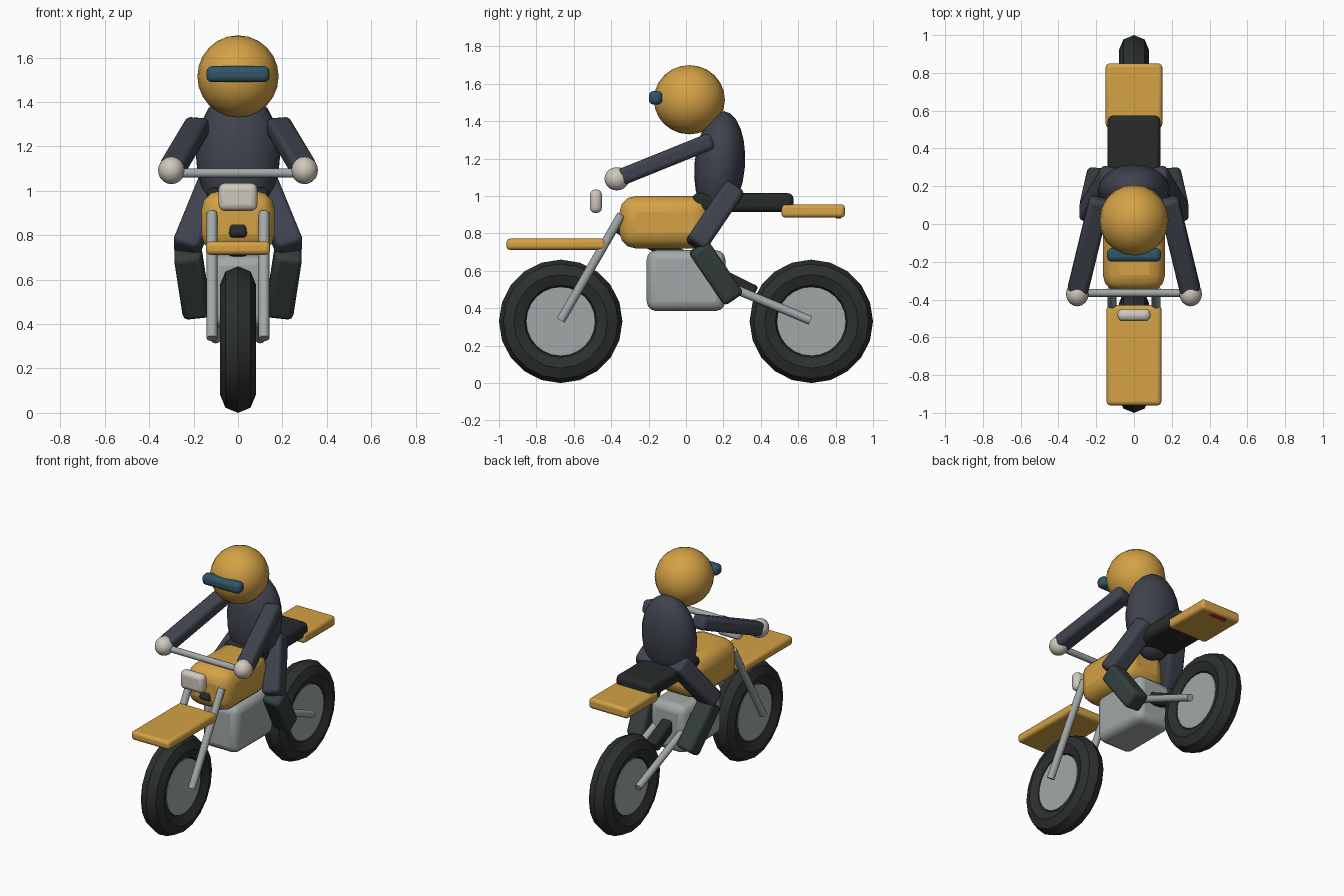
import bpy, math
from mathutils import Vector, Matrix

if "Cube" in bpy.data.objects:
    bpy.data.objects.remove(bpy.data.objects["Cube"])

def mat(name, rgb):
    m = bpy.data.materials.new(name)
    m.diffuse_color = (*rgb, 1)
    m.use_nodes = True
    m.node_tree.nodes["Principled BSDF"].inputs["Base Color"].default_value = m.diffuse_color
    return m

YELLOW = mat("yellow", (0.66, 0.36, 0.06))
RUBBER = mat("rubber", (0.025, 0.03, 0.027))
DARK = mat("dark", (0.02, 0.024, 0.022))
NAVY = mat("navy", (0.05, 0.055, 0.075))
BOOT = mat("boot", (0.035, 0.05, 0.045))
CREAM = mat("cream", (0.62, 0.58, 0.5))
GLASS = mat("visor_blue", (0.03, 0.09, 0.14))
RED = mat("red", (0.5, 0.02, 0.02))
METAL = mat("metal", (0.36, 0.39, 0.39))

def finish(name, material, angle=35):
    o = bpy.context.object
    o.name = name
    o.data.materials.append(material)
    bpy.ops.object.transform_apply(location=False, rotation=False, scale=True)
    bpy.ops.object.shade_smooth_by_angle(angle=math.radians(angle))
    return o

def bevel(o, width, segments):
    b = o.modifiers.new("bevel", 'BEVEL')
    b.width, b.segments = width, segments

def box(name, loc, size, material, r=0.02, seg=3):
    bpy.ops.mesh.primitive_cube_add(size=1, location=loc)
    bpy.context.object.scale = size
    o = finish(name, material)
    bevel(o, r, seg)
    return o

def align(o, a, b):
    # long axis from a to b, local x kept close to world x
    z = (b - a).normalized()
    y = z.cross(Vector((1, 0, 0))).normalized()
    x = y.cross(z)
    o.matrix_world = Matrix.Translation((a + b) / 2) @ Matrix((x, y, z)).transposed().to_4x4()

def limb(name, a, b, w, d, material, r=0.025, seg=3):
    a, b = Vector(a), Vector(b)
    o = box(name, (0, 0, 0), (w, d, (b - a).length), material, r, seg)
    align(o, a, b)

def rod(name, a, b, r, material):
    a, b = Vector(a), Vector(b)
    bpy.ops.mesh.primitive_cylinder_add(vertices=12, radius=r, depth=(b - a).length)
    o = finish(name, material)
    if abs((b - a).normalized().x) > 0.9:
        o.location, o.rotation_euler = (a + b) / 2, (0, math.pi / 2, 0)
    else:
        align(o, a, b)

def ball(name, loc, size, material, rot=0, seg=20, rings=12):
    bpy.ops.mesh.primitive_uv_sphere_add(segments=seg, ring_count=rings, radius=1,
                                         location=loc, rotation=(rot, 0, 0))
    bpy.context.object.scale = size
    finish(name, material, 60)

# wheels
for side, y in (("front", -0.67), ("rear", 0.67)):
    bpy.ops.mesh.primitive_torus_add(major_segments=20, minor_segments=8, major_radius=0.25,
                                     minor_radius=0.08, location=(0, y, 0.33),
                                     rotation=(0, math.pi / 2, 0))
    finish(side + "_tyre", RUBBER)
    bpy.ops.mesh.primitive_cylinder_add(vertices=24, radius=0.185, depth=0.11,
                                        location=(0, y, 0.33), rotation=(0, math.pi / 2, 0))
    finish(side + "_hub", METAL)

# body
box("fuel_tank", (0, -0.115, 0.86), (0.33, 0.48, 0.28), YELLOW, 0.085, 3)
box("seat", (0, 0.305, 0.965), (0.28, 0.54, 0.1), DARK, 0.03)
box("front_fender", (0, -0.695, 0.742), (0.29, 0.53, 0.06), YELLOW, 0.02)
box("rear_fender", (0, 0.68, 0.92), (0.3, 0.34, 0.07), YELLOW, 0.02)
box("tail_light", (0, 0.815, 0.892), (0.12, 0.03, 0.025), RED, 0.005, 2)
box("engine", (0, 0, 0.548), (0.27, 0.42, 0.325), METAL, 0.05)
box("headlight", (0, -0.482, 0.972), (0.175, 0.065, 0.125), CREAM, 0.028)
limb("frame_beam", (0, -0.36, 0.838), (0, 0.37, 0.48), 0.08, 0.08, DARK, 0.015, 2)
rod("handlebar", (-0.31, -0.365, 1.08), (0.31, -0.365, 1.08), 0.021, METAL)

# rider core
ball("torso", (0, 0.18, 1.165), (0.19, 0.135, 0.29), NAVY, -0.08)
ball("helmet", (0, 0.018, 1.515), (0.183, 0.19, 0.185), YELLOW)
box("visor", (0, -0.163, 1.525), (0.285, 0.072, 0.072), GLASS, 0.025)

# mirrored parts
for side, s in (("left", -1), ("right", 1)):
    rod(side + "_fork", (s * 0.117, -0.67, 0.335), (s * 0.117, -0.345, 0.9), 0.024, METAL)
    rod(side + "_swing_arm", (s * 0.1, 0.1, 0.57), (s * 0.1, 0.665, 0.335), 0.024, METAL)
    limb(side + "_arm", (s * 0.18, 0.135, 1.295), (s * 0.3, -0.36, 1.095), 0.11, 0.09, NAVY)
    ball(side + "_glove", (s * 0.3, -0.37, 1.092), (0.06, 0.066, 0.062), CREAM, 0, 16, 10)
    limb(side + "_thigh", (s * 0.11, 0.26, 1.045), (s * 0.237, 0.05, 0.735), 0.125, 0.12, NAVY)
    limb(side + "_boot", (s * 0.228, 0.065, 0.73), (s * 0.185, 0.255, 0.45), 0.125, 0.125, BOOT)
